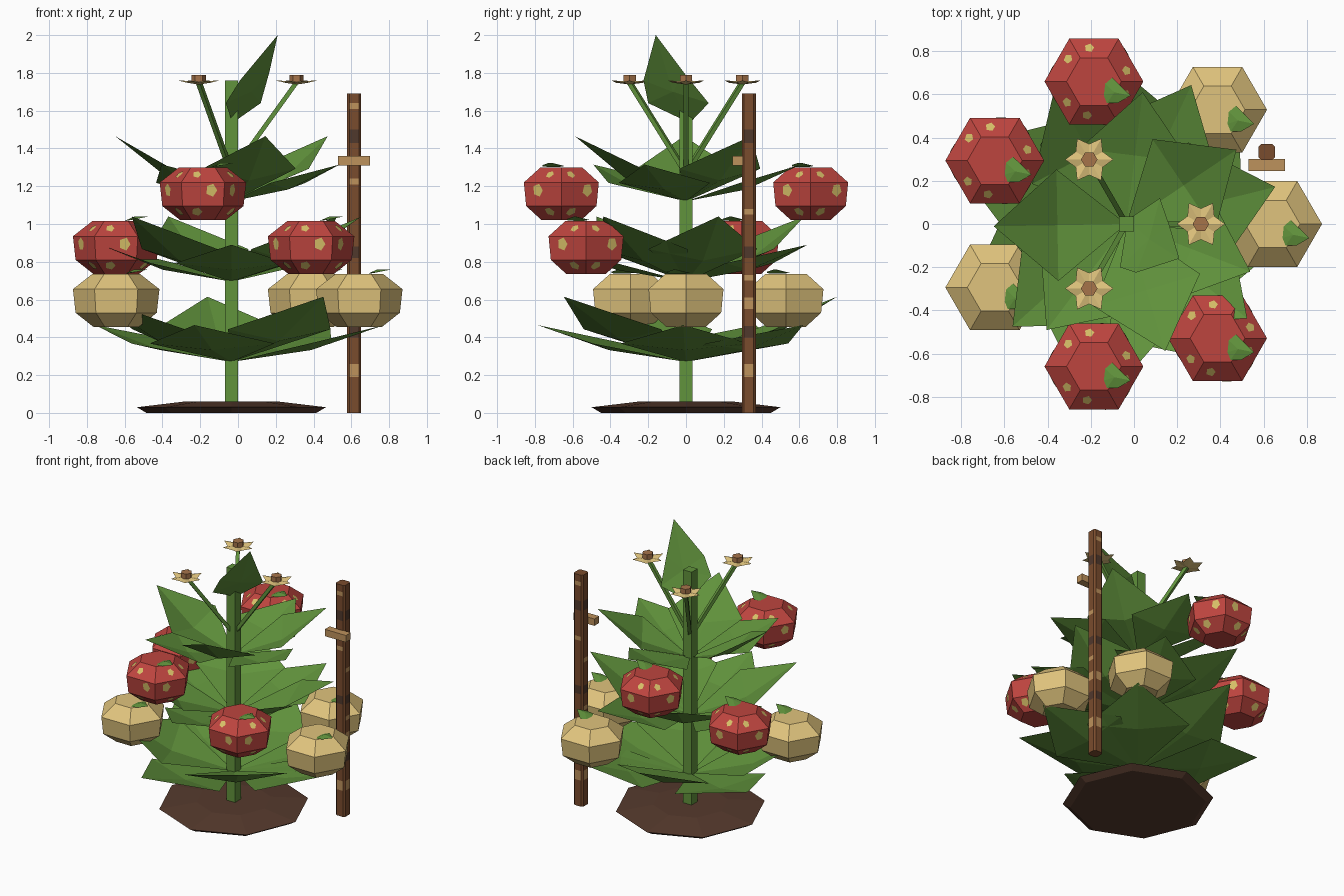
import bpy, bmesh
from math import pi, cos, sin, radians
from mathutils import Vector, Matrix

cube = bpy.data.objects.get("Cube")
if cube:
    bpy.data.objects.remove(cube)


def material(name, rgb):
    lin = [((c / 255 + 0.055) / 1.055) ** 2.4 for c in rgb] + [1]
    m = bpy.data.materials.new(name)
    m.use_nodes = True
    m.diffuse_color = lin
    m.node_tree.nodes["Principled BSDF"].inputs["Base Color"].default_value = lin
    return m


GREEN = material("leaf green", (97, 147, 60))
RED = material("fruit red", (190, 69, 63))
SPOT = material("spot yellow", (216, 192, 104))
CREAM = material("pale cream", (224, 196, 125))
SOIL = material("soil brown", (86, 58, 45))
WOOD = material("wood brown", (122, 76, 45))
TAN = material("light wood", (190, 146, 92))
DARK = material("dark wood", (80, 56, 44))
CENTRE = material("flower centre brown", (166, 116, 74))


def finish(name, bm, mats):
    me = bpy.data.meshes.new(name)
    bm.to_mesh(me)
    bm.free()
    for m in mats:
        me.materials.append(m)
    ob = bpy.data.objects.new(name, me)
    bpy.context.collection.objects.link(ob)
    return ob


def lathe(profile, sides, phase=0.0):
    """Faceted solid of revolution; returns the bmesh and its side faces by band."""
    bm = bmesh.new()
    angles = [phase + 2 * pi * k / sides for k in range(sides)]
    rings = [[bm.verts.new((r * cos(a), r * sin(a), z)) for a in angles] for r, z in profile]
    bands = []
    for lo, hi in zip(rings, rings[1:]):
        bands.append([bm.faces.new((lo[k - 1], lo[k], hi[k], hi[k - 1])) for k in range(sides)])
    bm.faces.new(rings[0][::-1])
    bm.faces.new(rings[-1])
    bm.normal_update()
    return bm, bands


def rod(name, start, end, radius, sides, mat):
    start, end = Vector(start), Vector(end)
    d = end - start
    bm = bmesh.new()
    turn = d.to_track_quat('Z', 'Y').to_matrix().to_4x4() @ Matrix.Rotation(pi / 4, 4, 'Z')
    bmesh.ops.create_cone(bm, cap_ends=True, segments=sides, radius1=radius, radius2=radius,
                          depth=d.length, matrix=Matrix.Translation((start + end) / 2) @ turn)
    return finish(name, bm, [mat])


def leaf(name, outline, mid):
    """Faceted leaf: a counterclockwise outline fanned around a point on the midrib."""
    bm = bmesh.new()
    rim = [bm.verts.new(p) for p in outline]
    centre = bm.verts.new(mid)
    for k in range(len(rim)):
        bm.faces.new((rim[k - 1], rim[k], centre))
    return finish(name, bm, [GREEN])


STEM_X = -0.035

# Soil mound and main stem
bm, _ = lathe([(0.45, 0), (0.5, 0.03), (0.25, 0.06)], 8)
finish("soil_mound", bm, [SOIL]).location.x = STEM_X
rod("main_stem", (STEM_X, 0, 0.04), (STEM_X, 0, 1.76), 0.049, 4, GREEN)

# Three tiers of leaves, some steep and some shallow
TIERS = [("lower", 0.27, 0.81, (-53, 99, 204), (-1, 50, 153, 256)),
         ("middle", 0.695, 0.71, (14, 118, 222, 322), (65, 168, 270)),
         ("upper", 1.12, 0.615, (181, 34, -73), (83, -21, 233))]
for tier, base_z, length, steep, shallow in TIERS:
    for i, angle in enumerate(steep + shallow):
        a = radians(angle)
        out, side = Vector((cos(a), sin(a), 0)), Vector((-sin(a), cos(a), 0))
        base = Vector((STEM_X, 0, base_z))
        up = Vector((0, 0, 0.345 if angle in steep else 0.195))
        half = base + out * length * 0.52
        wide = side * length * 0.42
        leaf(f"{tier}_leaf_{i + 1}",
             (base, half - wide + up * 0.5, base + out * length + up, half + wide + up * 0.5),
             half + up * 0.32)

# Upright leaf at the crown
leaf("crown_leaf", [(-0.03, 0.02, 1.535), (0.12, 0.12, 1.64), (0.165, -0.01, 1.80),
                    (0.21, -0.16, 2.0), (0.01, -0.225, 1.76), (-0.065, -0.2, 1.64)],
     (0.07, -0.07, 1.70))


# Fruits
def add_spots(bm, bands):
    for b, band in enumerate(bands):
        for k, f in enumerate(band):
            n = f.normal.copy()
            across = Vector((0, 0, 1)).cross(n).normalized()
            upward = n.cross(across)
            shift = (0.045 if k % 2 else -0.03) * (1 if b == 1 else -0.7)
            c = f.calc_center_median() + across * shift + n * 0.003
            c += upward * (0.015, 0.022, 0)[b]
            size = (0.033, 0.036, 0.027)[b]
            ring = [c + across * size * 0.85 * cos(2 * pi * j / 5 + k) +
                    upward * size * sin(2 * pi * j / 5 + k) for j in range(5)]
            bm.faces.new([bm.verts.new(p) for p in ring]).material_index = 1


FRUIT_PROFILE = [(0.12, -0.14), (0.215, -0.065), (0.229, 0.06), (0.127, 0.14)]
HEIGHTS = [0.595, 0.595, 1.16, 0.875, 0.595, 1.16, 0.875]
for i, z in enumerate(HEIGHTS):
    a = 2 * pi * i / 7
    ripe = z > 0.6
    pos = Vector((STEM_X + 0.677 * cos(a), 0.677 * sin(a), z))
    bm, bands = lathe(FRUIT_PROFILE, 6)
    if ripe:
        add_spots(bm, bands)
    kind = "ripe" if ripe else "pale"
    finish(f"{kind}_fruit_{i + 1}", bm, [RED, SPOT] if ripe else [CREAM]).location = pos
    top = pos + Vector((0, 0, 0.142))
    leaf(f"fruit_leaf_{i + 1}", [top + Vector(p) for p in (
        (0.046, -0.065, 0), (0.06, -0.1, 0.003), (0.11, -0.1, 0.01), (0.17, -0.065, 0.022),
        (0.085, 0.018, 0.005), (0.052, -0.01, 0))], top + Vector((0.095, -0.05, 0.022)))

# Flowers on slanted stalks
for i in range(3):
    a = 2 * pi * i / 3
    head = Vector((STEM_X + 0.345 * cos(a), 0.345 * sin(a), 1.75))
    rod(f"flower_stalk_{i + 1}", (STEM_X, 0, 1.27), head, 0.017, 4, GREEN)
    bm = bmesh.new()
    hub_top = bm.verts.new((0, 0, 0.005))
    hub_low = bm.verts.new((0, 0, -0.012))
    star = []
    for k in range(12):
        r = 0.072 if k % 2 else 0.112
        t = pi * k / 6
        star.append(bm.verts.new((r * cos(t), r * sin(t), -0.002 if k % 2 else 0.01)))
    for k in range(12):
        bm.faces.new((star[k - 1], star[k], hub_top))
        bm.faces.new((star[k], star[k - 1], hub_low))
    finish(f"flower_petals_{i + 1}", bm, [CREAM]).location = head
    bm, _ = lathe([(0.038, 0), (0.038, 0.04)], 6)
    finish(f"flower_centre_{i + 1}", bm, [CENTRE]).location = head

# Square support stake with bands; thin pale marks sit on alternate faces only
BANDS = [(0.19, 0.26, 2), (0.40, 0.46, 1), (0.55, 0.61, 2), (0.70, 0.73, 2), (0.82, 0.88, 1),
         (1.05, 1.08, 2), (1.21, 1.24, 2), (1.43, 1.50, 1), (1.61, 1.64, 2)]
cuts = [0.0, *[z for lo, hi, _ in BANDS for z in (lo, hi)], 1.69]
bm, bands = lathe([(0.053, z) for z in cuts], 4, pi / 4)
for i, (lo, hi, index) in enumerate(BANDS):
    for k, f in enumerate(bands[2 * i + 1]):
        if hi - lo > 0.04 or (k + i) % 2:
            f.material_index = index
corners = [e for e in bm.edges if abs(e.verts[0].co.z - e.verts[1].co.z) > 0.01]
bmesh.ops.bevel(bm, geom=corners, offset=0.012, segments=1, affect='EDGES')
finish("support_stake", bm, [WOOD, DARK, TAN]).location = (0.615, 0.333, 0)

# Crosspiece tied to the stake
bm = bmesh.new()
bmesh.ops.create_cube(bm, size=1, matrix=Matrix.Diagonal((0.17, 0.055, 0.05, 1)))
finish("stake_crosspiece", bm, [TAN]).location = (0.615, 0.273, 1.335)
